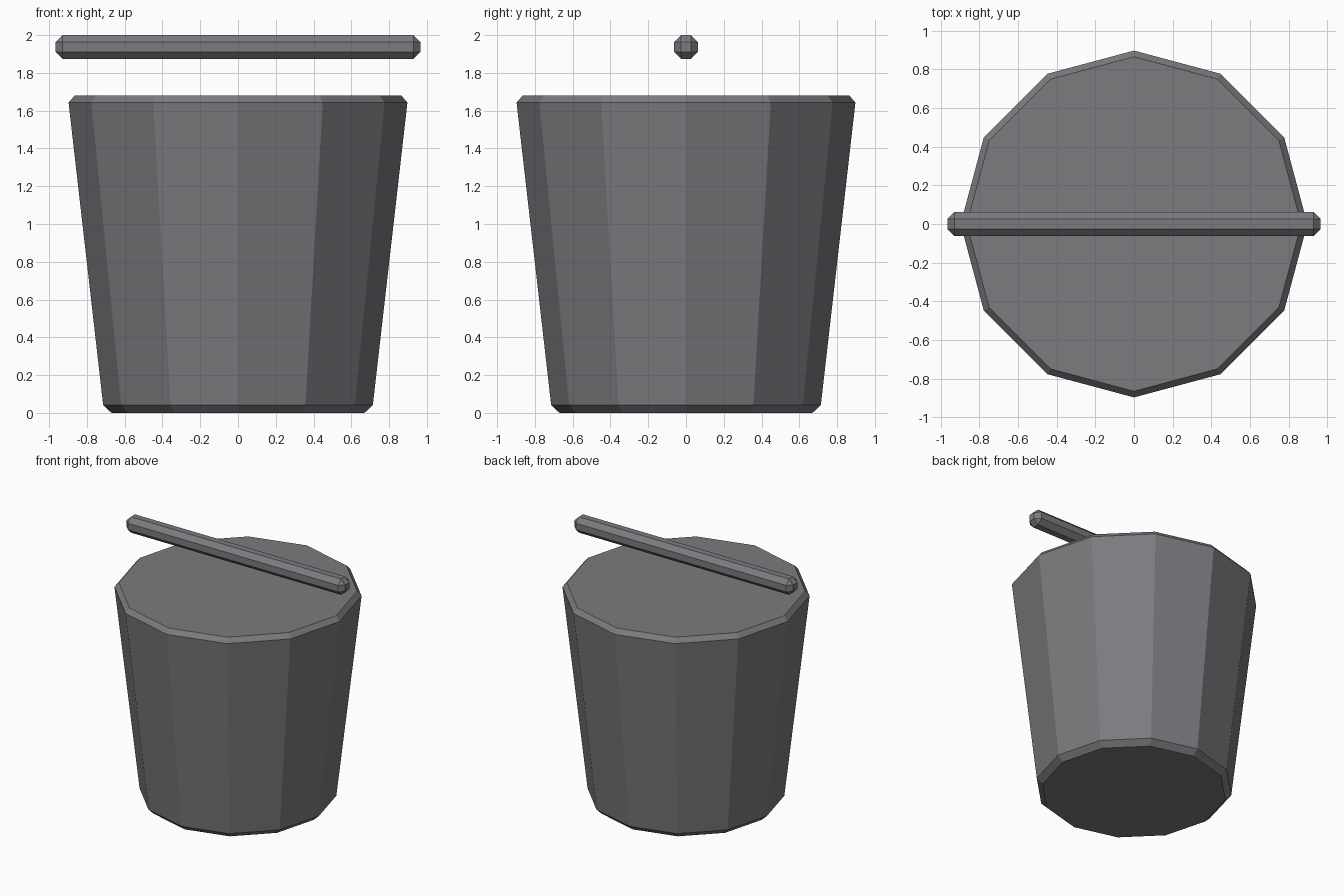
import bpy
import bmesh
import math

# Remove the default object
cube = bpy.data.objects.get("Cube")
if cube:
    bpy.data.objects.remove(cube, do_unlink=True)

# Single grey metal colour
metal = bpy.data.materials.new("dark_grey_metal")
metal.use_nodes = True
colour = (0.2, 0.198, 0.212, 1)
metal.diffuse_color = colour
metal.node_tree.nodes["Principled BSDF"].inputs["Base Color"].default_value = colour


def add_object(name, bm):
    bmesh.ops.recalc_face_normals(bm, faces=bm.faces)
    mesh = bpy.data.meshes.new(name)
    bm.to_mesh(mesh)
    bm.free()
    mesh.materials.append(metal)
    obj = bpy.data.objects.new(name, mesh)
    bpy.context.collection.objects.link(obj)
    return obj


# Bucket body: tapered twelve-sided solid with chamfered rims
SIDES = 12
profile = [(0.67, 0), (0.714, 0.042), (0.897, 1.643), (0.865, 1.68)]
bm = bmesh.new()
rings = []
for radius, z in profile:
    angles = [math.tau * i / SIDES for i in range(SIDES)]
    rings.append([bm.verts.new((radius * math.cos(a), radius * math.sin(a), z))
                  for a in angles])
for low, high in zip(rings, rings[1:]):
    for i in range(SIDES):
        j = (i + 1) % SIDES
        bm.faces.new((low[i], low[j], high[j], high[i]))
bm.faces.new(rings[0])
bm.faces.new(rings[-1])
add_object("bucket_body", bm)

# Handle bar: long box with chamfered edges, floating above the body
bm = bmesh.new()
bmesh.ops.create_cube(bm, size=1)
bmesh.ops.scale(bm, verts=bm.verts, vec=(1.93, 0.126, 0.126))
bmesh.ops.bevel(bm, geom=bm.edges[:], offset=0.037, segments=1,
                affect='EDGES', offset_type='OFFSET')
bmesh.ops.translate(bm, verts=bm.verts, vec=(0, 0, 1.937))
add_object("handle_bar", bm)
